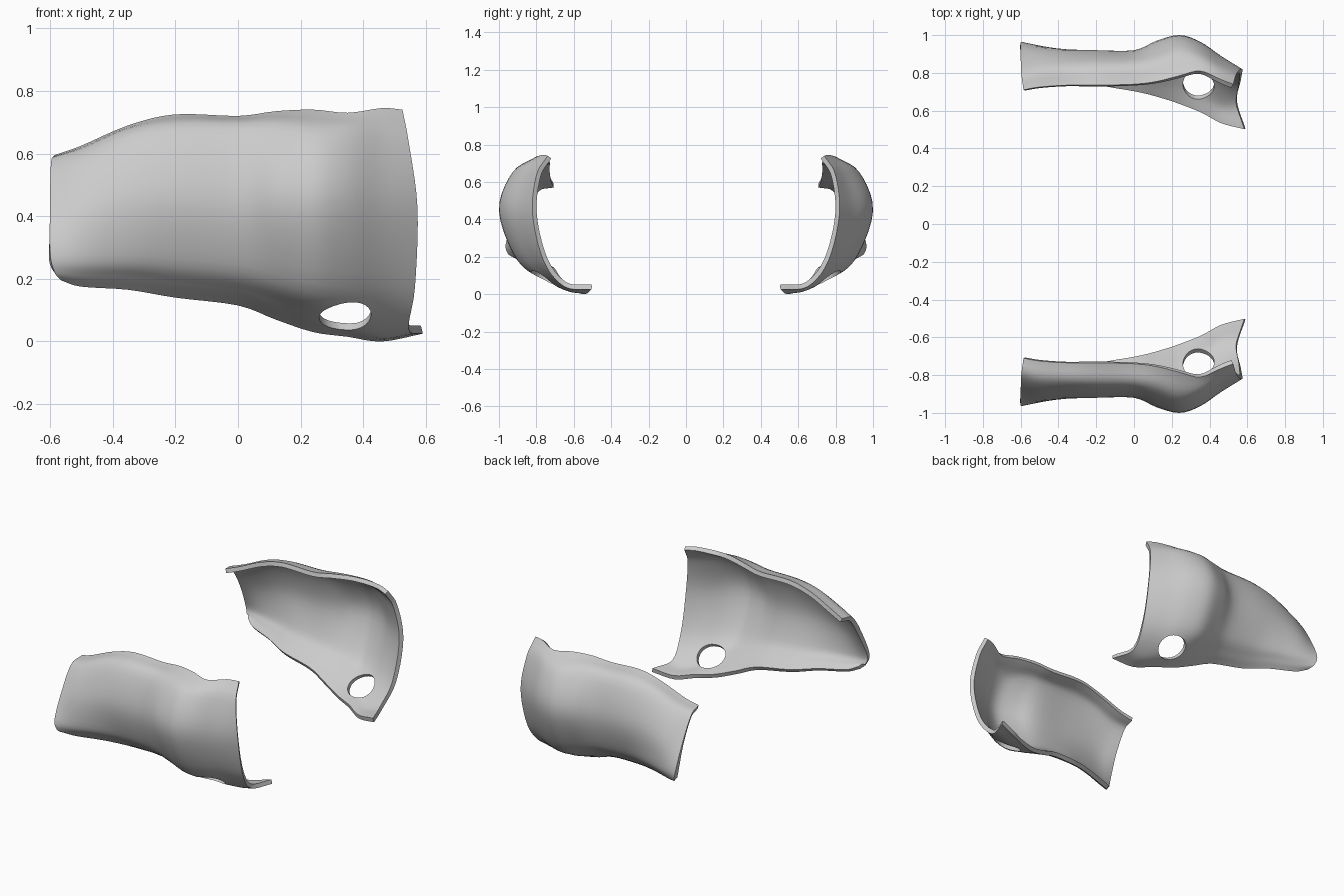
import bpy
from mathutils import Vector

if "Cube" in bpy.data.objects:
    bpy.data.objects.remove(bpy.data.objects["Cube"])

# Cross-sections of one guard: x, then (y, z) from top lip, over the bulge, to bottom flange
SECTIONS = [
    (-.60, (.71, .60), (.80, .575), (.89, .44), (.96, .29), (.955, .225), (.92, .20)),
    (-.50, (.725, .63), (.83, .60), (.92, .44), (.945, .28), (.92, .215), (.88, .18)),
    (-.35, (.735, .695), (.84, .66), (.92, .47), (.91, .28), (.865, .21), (.82, .17)),
    (-.20, (.735, .73), (.85, .68), (.92, .47), (.88, .27), (.815, .19), (.755, .145)),
    (.00, (.74, .725), (.855, .68), (.92, .46), (.87, .25), (.79, .165), (.715, .12)),
    (.12, (.755, .74), (.88, .68), (.97, .46), (.885, .22), (.78, .13), (.685, .075)),
    (.24, (.785, .745), (.925, .66), (1.0, .45), (.905, .19), (.77, .09), (.645, .035)),
    (.35, (.81, .735), (.90, .66), (.965, .45), (.87, .18), (.72, .06), (.60, .02)),
    (.46, (.765, .75), (.84, .65), (.89, .43), (.81, .18), (.66, .035), (.54, .005)),
    (.56, (.74, .745), (.80, .64), (.82, .43), (.76, .18), (.65, .045), (.505, .03)),
]
REAR_DX = (.015, .003, 0, 0, .015, .035)
FRONT_DX = (-.035, -.015, .013, .005, -.015, .03)


def spline(pts, steps):
    """Catmull-Rom through a list of vectors."""
    p = [2 * pts[0] - pts[1]] + pts + [2 * pts[-1] - pts[-2]]
    out = []
    for i in range(1, len(p) - 2):
        a, b, c, d = p[i - 1:i + 3]
        for s in range(steps):
            t = s / steps
            out.append(.5 * (2 * b + (c - a) * t + (2 * a - 5 * b + 4 * c - d) * t * t
                             + (3 * b - a - 3 * c + d) * t ** 3))
    return out + [pts[-1]]


# Control grid, with the end edges shaped by small x offsets
grid = [[Vector((x, y, z)) for y, z in pts] for x, *pts in SECTIONS]
for k in range(6):
    grid[0][k].x += REAR_DX[k]
    grid[-1][k].x += FRONT_DX[k]

# Loft: smooth along each section, then along the length
rows = [spline(r, 5) for r in grid]
lines = [spline(list(c), 4) for c in zip(*rows)]
nj, ni = len(lines), len(lines[0])
verts = [p for line in lines for p in line]
zmin = min(v.z for v in verts)
verts = [(v.x, v.y, v.z - zmin) for v in verts]
faces = [(j * ni + i, j * ni + i + 1, (j + 1) * ni + i + 1, (j + 1) * ni + i)
         for j in range(nj - 1) for i in range(ni - 1)]
mesh = bpy.data.meshes.new("side_guards")
mesh.from_pydata(verts, [], faces)
guard = bpy.data.objects.new("side_guards", mesh)
bpy.context.collection.objects.link(guard)

# Round hole cutter, square to the lower flange
axis = Vector((0, .68, -.73))
bpy.ops.mesh.primitive_cylinder_add(vertices=28, radius=.083, depth=.26, location=(.342, .735, .10),
                                    rotation=axis.to_track_quat('Z', 'Y').to_euler())
cutter = bpy.context.object
cutter.name = "hole_cutter"
cutter.hide_render = True

# Shell thickness, hole, mirrored twin
sol = guard.modifiers.new("thickness", 'SOLIDIFY')
sol.thickness, sol.offset = .026, -1
cut = guard.modifiers.new("hole", 'BOOLEAN')
cut.object, cut.operation, cut.solver = cutter, 'DIFFERENCE', 'EXACT'
mir = guard.modifiers.new("twin", 'MIRROR')
mir.use_axis = (False, True, False)

bpy.ops.object.select_all(action='DESELECT')
guard.select_set(True)
bpy.context.view_layer.objects.active = guard
for name in ("thickness", "hole", "twin"):
    bpy.ops.object.modifier_apply(modifier=name)
bpy.data.objects.remove(cutter)
bpy.ops.object.shade_smooth_by_angle(angle=.8)
